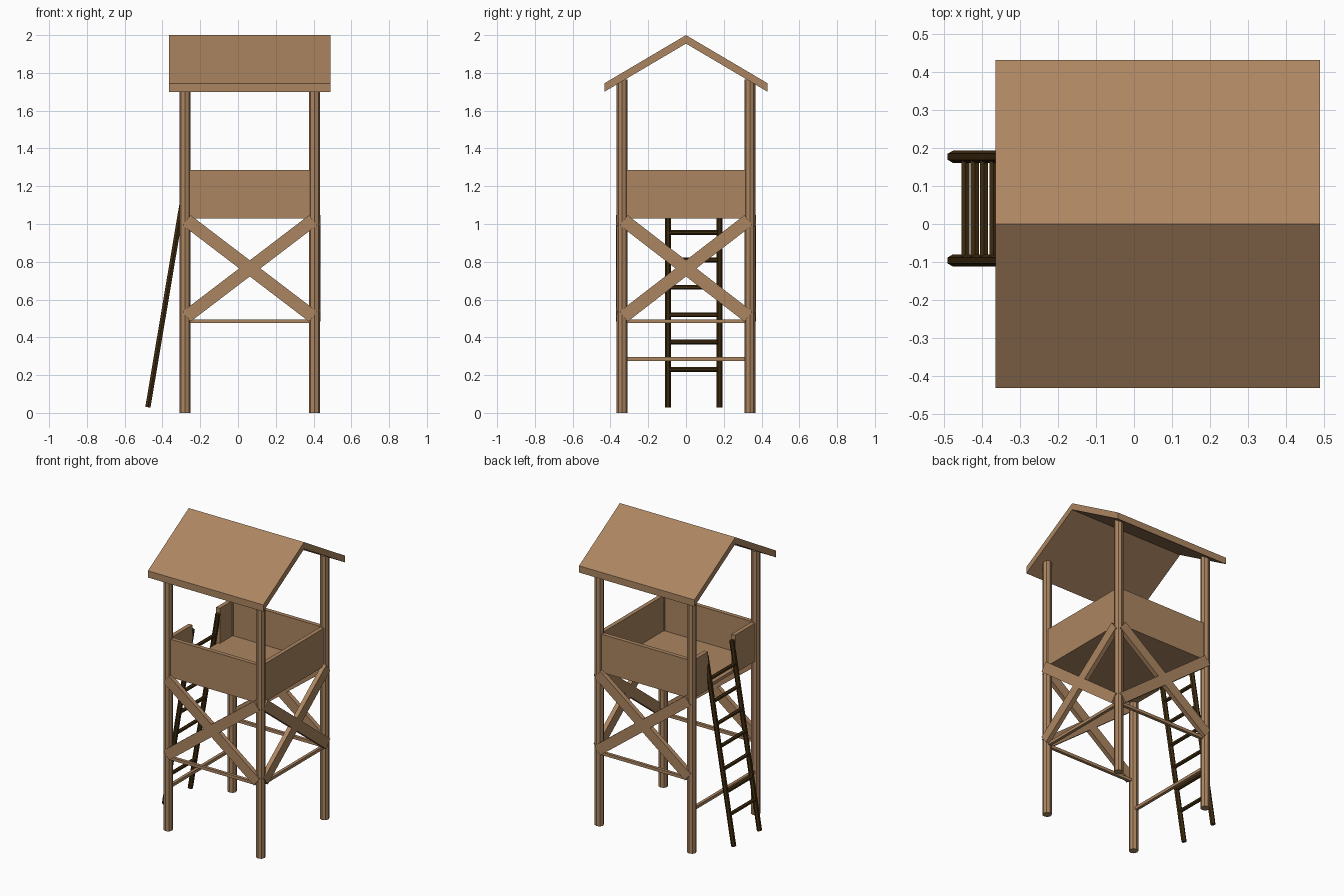
import bpy
from math import radians
from mathutils import Vector, Matrix

cube = bpy.data.objects.get("Cube")
if cube:
    bpy.data.objects.remove(cube, do_unlink=True)


def material(name, color):
    m = bpy.data.materials.new(name)
    m.use_nodes = True
    m.diffuse_color = color
    m.node_tree.nodes["Principled BSDF"].inputs["Base Color"].default_value = color
    return m


wood = material("light_wood", (0.41, 0.235, 0.12, 1))
dark = material("dark_wood", (0.05, 0.025, 0.005, 1))


def mesh_object(name, verts, faces, mat):
    me = bpy.data.meshes.new(name)
    me.from_pydata(verts, [], faces)
    me.materials.append(mat)
    ob = bpy.data.objects.new(name, me)
    bpy.context.collection.objects.link(ob)
    return ob


def box(name, lo, hi, mat=wood):
    bpy.ops.mesh.primitive_cube_add(size=1)
    ob = bpy.context.object
    ob.name = name
    lo, hi = Vector(lo), Vector(hi)
    ob.data.transform(Matrix.Translation((lo + hi) / 2) @ Matrix.Diagonal((*(hi - lo), 1)))
    ob.data.materials.append(mat)
    return ob


def pole(name, a, b, radius, sides, mat=wood, spin=0):
    """Faceted pole running from a to b."""
    a, b = Vector(a), Vector(b)
    d = b - a
    bpy.ops.mesh.primitive_cylinder_add(vertices=sides, radius=radius, depth=d.length)
    ob = bpy.context.object
    ob.name = name
    turn = Vector((0, 0, 1)).rotation_difference(d).to_matrix().to_4x4()
    ob.data.transform(Matrix.Translation((a + b) / 2) @ turn @ Matrix.Rotation(radians(spin), 4, "Z"))
    ob.data.materials.append(mat)
    return ob


def plank(name, a, b, normal, width, thick):
    """Flat board from a to b whose broad face points along normal."""
    a, b, n = Vector(a), Vector(b), Vector(normal)
    d = (b - a).normalized()
    s = n.cross(d) * width / 2
    t = n * thick / 2
    verts = [p + i * s + j * t for p in (a, b) for i, j in ((-1, -1), (1, -1), (1, 1), (-1, 1))]
    faces = [(3, 2, 1, 0), (4, 5, 6, 7)] + [(i, (i + 1) % 4, (i + 1) % 4 + 4, i + 4) for i in range(4)]
    return mesh_object(name, verts, faces, wood)


# Tower footprint, measured to the leg centres
X0, X1, Y = -0.28, 0.405, 0.338
FLOOR, WALL_TOP = 1.03, 1.285

# Legs
for xn, x in (("right", X0), ("left", X1)):
    for yn, y in (("front", -Y), ("back", Y)):
        pole(f"{yn}_{xn}_leg", (x, y, 0), (x, y, 1.765), 0.029, 8)

# Gabled roof
profile = [(-0.432, 1.70), (0, 1.955), (0.432, 1.70), (0.432, 1.745), (0, 2.0), (-0.432, 1.745)]
verts = [(x, y, z) for x in (-0.365, 0.49) for y, z in profile]
faces = [(i, i + 6, (i + 1) % 6 + 6, (i + 1) % 6) for i in range(6)]
faces += [(0, 1, 4, 5), (1, 2, 3, 4), (11, 10, 7, 6), (10, 9, 8, 7)]
mesh_object("roof", verts, faces, wood)

# Platform floor and parapet walls, open where the ladder arrives
OUT, IN = 0.012, 0.016
box("floor", (X0, -Y, FLOOR), (X1, Y, FLOOR + 0.02))
for name, s in (("front_wall", -1), ("back_wall", 1)):
    ys = sorted((s * (Y - IN), s * (Y + OUT)))
    box(name, (X0, ys[0], FLOOR), (X1, ys[1], WALL_TOP))
box("left_wall", (X1 - IN, -Y, FLOOR), (X1 + OUT, Y, WALL_TOP))
box("entry_wall_front", (X0 - OUT, -Y, FLOOR), (X0 + IN, -0.105, WALL_TOP))
box("entry_wall_back", (X0 - OUT, 0.185, FLOOR), (X0 + IN, Y, WALL_TOP))

# Crossed braces and a thin tie bar on three sides
LOW, HIGH, OFF = 0.51, 1.02, 0.018
sides = [
    ("front", (X0, -Y), (X1, -Y), (0, -1, 0)),
    ("back", (X0, Y), (X1, Y), (0, 1, 0)),
    ("left", (X1, -Y), (X1, Y), (1, 0, 0)),
]
for name, p, q, n in sides:
    p, q, n = Vector((*p, 0)), Vector((*q, 0)), Vector(n)
    inset = (q - p).normalized() * 0.008
    a, b = p + inset + n * OFF, q - inset + n * OFF
    low, high = Vector((0, 0, LOW)), Vector((0, 0, HIGH))
    plank(f"{name}_brace_rising", a + low, b + high, n, 0.068, 0.03)
    plank(f"{name}_brace_falling", a + high, b + low, n, 0.068, 0.03)
    bar = Vector((0, 0, 0.485))
    plank(f"{name}_tie_bar", p + bar, q + bar, n, 0.02, 0.02)
plank("entry_tie_bar", (X0, -Y, 0.285), (X0, Y, 0.285), (-1, 0, 0), 0.02, 0.02)

# Leaning ladder
def ladder_x(z):
    return -0.477 + 0.168 * (z - 0.03)


RAILS = (-0.096, 0.177)
for name, y in zip(("front", "back"), RAILS):
    pole(f"ladder_{name}_rail", (ladder_x(0.03), y, 0.03), (ladder_x(1.25), y, 1.25), 0.016, 6, dark)
for i in range(7):
    z = 0.23 + 0.145 * i
    pole(f"ladder_rung_{i + 1}", (ladder_x(z), RAILS[0], z), (ladder_x(z), RAILS[1], z), 0.0125, 6, dark)
